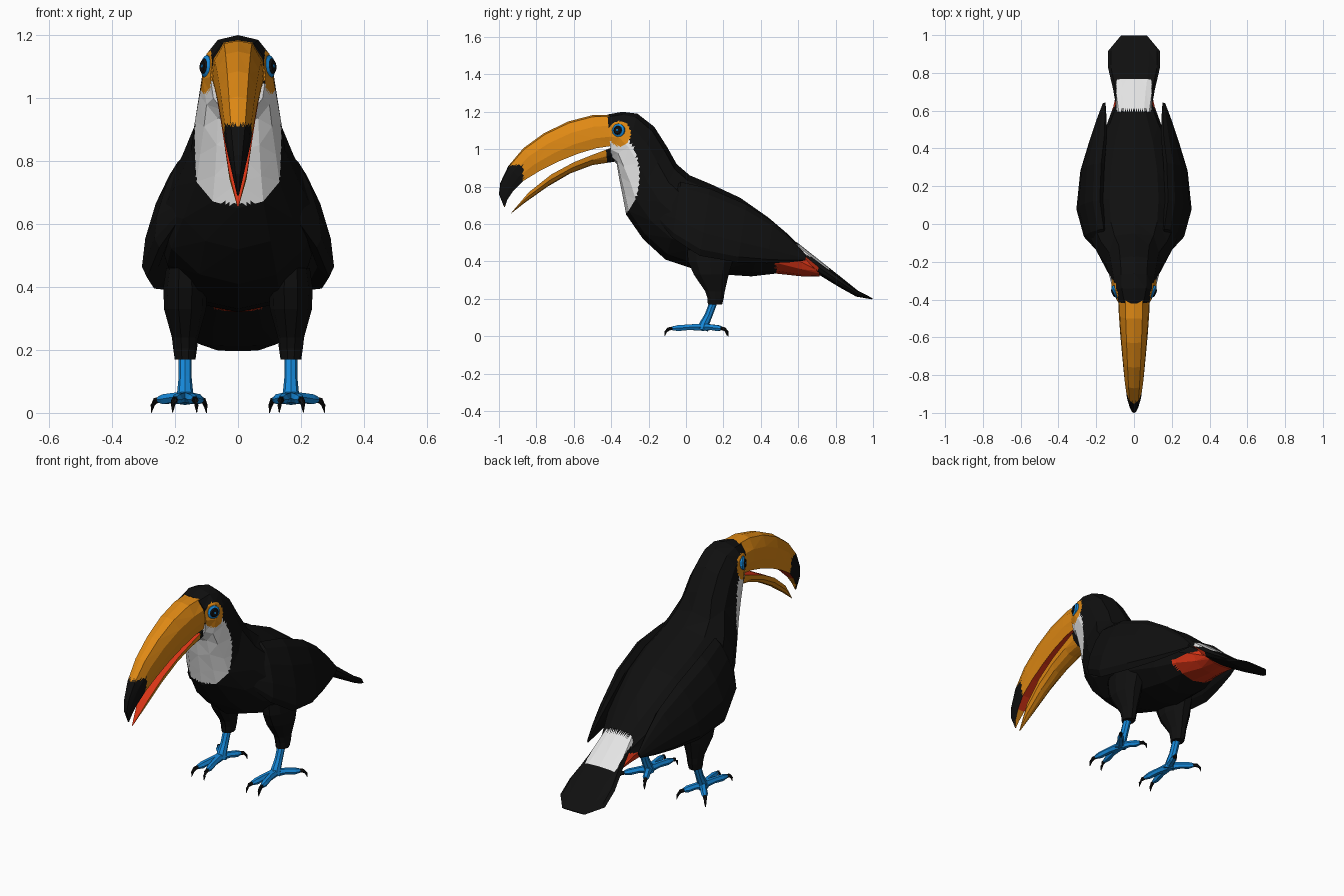
import bpy, bmesh, math
from mathutils import Vector as V

if "Cube" in bpy.data.objects:
    bpy.data.objects.remove(bpy.data.objects["Cube"])


def material(name, rgb):
    m = bpy.data.materials.new(name)
    m.diffuse_color = (*rgb, 1)
    m.use_nodes = True
    m.node_tree.nodes["Principled BSDF"].inputs["Base Color"].default_value = m.diffuse_color
    return m


BLACK = material("black feathers", (0.005, 0.005, 0.005))
ORANGE = material("orange", (0.74, 0.25, 0.007))
WHITE = material("white feathers", (0.78, 0.78, 0.78))
RED = material("red", (0.70, 0.035, 0.008))
BLUE = material("blue", (0.008, 0.25, 0.70))


def loft(name, rings, mats, paint=None, cuts=0, mirror=False):
    """Skin closed rings of points; cuts split the flat facets so paint rules stay crisp."""
    bm = bmesh.new()
    rows = [[bm.verts.new(p) for p in r] for r in rings]
    n = len(rows[0])
    for a, b in zip(rows, rows[1:]):
        for i in range(n):
            j = (i + 1) % n
            bm.faces.new((a[i], a[j], b[j], b[i]))
    bm.faces.new(rows[0])
    bm.faces.new(rows[-1])
    bmesh.ops.recalc_face_normals(bm, faces=bm.faces[:])
    if cuts:
        bmesh.ops.triangulate(bm, faces=bm.faces[:])
        bmesh.ops.subdivide_edges(bm, edges=bm.edges[:], cuts=cuts, use_grid_fill=True)
    bm.normal_update()
    if paint:
        for f in bm.faces:
            f.material_index = paint(f.calc_center_median(), f.normal)
    me = bpy.data.meshes.new(name)
    bm.to_mesh(me)
    bm.free()
    for m in mats:
        me.materials.append(m)
    ob = bpy.data.objects.new(name, me)
    bpy.context.collection.objects.link(ob)
    if mirror:
        ob.modifiers.new("mirror", 'MIRROR').use_mirror_merge = False
    return ob


def oval(c, a, b, n=12, e=1.0):
    """Ring about c with half axes a and b; e below 1 makes it squarer."""
    def sp(t):
        return math.copysign(abs(t) ** e, t)
    return [V(c) + V(a) * sp(math.cos(2 * math.pi * i / n)) + V(b) * sp(math.sin(2 * math.pi * i / n))
            for i in range(n)]


def side_ring(ty, tz, by, bz, w, e=1.0, n=12):
    """Ring spanning a top and a bottom point of the side outline."""
    t, b = V((0, ty, tz)), V((0, by, bz))
    return oval((t + b) / 2, (t - b) / 2, (w, 0, 0), n, e)


def tube(name, path, radii, mat, n=6):
    path = [V(p) for p in path]
    rings = []
    for i, p in enumerate(path):
        d = (path[min(i + 1, len(path) - 1)] - path[max(i - 1, 0)]).normalized()
        s = d.cross(V((1, 0, 0)) if abs(d.z) > 0.8 else V((0, 0, 1))).normalized()
        rings.append(oval(p, s * radii[i], d.cross(s) * radii[i], n))
    return loft(name, rings, [mat], mirror=True)


# Body, neck and head
def paint_body(c, nrm):
    if abs(c.x) > 0.05 and ((c.y + 0.355) / 0.06) ** 2 + ((c.z - 1.083) / 0.067) ** 2 < 1:
        return 1
    if c.y < -0.2 and ((c.y + 0.36) / 0.11) ** 2 + ((c.z - 0.86) / 0.212) ** 2 < 1:
        return 2
    if c.y > 0.48 and c.z < 0.41:
        return 3
    return 0


body = [(-0.42, 1.185, -0.40, 0.95, 0.088, 0.8), (-0.34, 1.2, -0.37, 0.92, 0.112, 0.8),
        (-0.26, 1.19, -0.355, 0.83, 0.122, 0.85), (-0.17, 1.12, -0.335, 0.73, 0.137, 0.9),
        (-0.1, 1.01, -0.32, 0.65, 0.15, 0.9), (-0.05, 0.92, -0.23, 0.52, 0.2, 0.95),
        (0.02, 0.86, -0.11, 0.41, 0.245, 1), (0.14, 0.81, 0.04, 0.36, 0.26, 1),
        (0.29, 0.74, 0.2, 0.33, 0.245, 1), (0.44, 0.635, 0.35, 0.32, 0.2, 1),
        (0.54, 0.55, 0.48, 0.335, 0.15, 1), (0.62, 0.47, 0.62, 0.32, 0.11, 1),
        (0.70, 0.38, 0.715, 0.32, 0.09, 1)]
loft("body", [side_ring(*r) for r in body], [BLACK, ORANGE, WHITE, RED], paint_body, cuts=5)

# Tail with white rump patch above and red below
tail = [(0.59, 0.505, 0.60, 0.42, 0.09), (0.72, 0.402, 0.70, 0.335, 0.11),
        (0.84, 0.307, 0.82, 0.262, 0.138), (0.92, 0.243, 0.91, 0.212, 0.138),
        (0.998, 0.203, 0.995, 0.197, 0.07)]


def paint_tail(c, nrm):
    if nrm.z > 0 and 0.6 < c.y < 0.765 and abs(c.x) < 0.092:
        return 1
    return 2 if nrm.z < 0 and c.y < 0.71 else 0


loft("tail", [side_ring(*r, e=0.8) for r in tail], [BLACK, WHITE, RED], paint_tail, cuts=4)

# Folded wings: y, centre x, centre z, half height, half thickness
wing = [(-0.14, 0.165, 0.68, 0.06, 0.02), (-0.05, 0.205, 0.675, 0.15, 0.04),
        (0.1, 0.235, 0.61, 0.18, 0.045), (0.3, 0.22, 0.55, 0.155, 0.045),
        (0.45, 0.19, 0.50, 0.11, 0.035), (0.56, 0.172, 0.455, 0.06, 0.02),
        (0.64, 0.158, 0.42, 0.015, 0.006)]
loft("wings", [oval((x, y, z), (-0.3 * h, 0.15 * h, h), (t, 0, 0), 10) for y, x, z, h, t in wing],
     [BLACK], mirror=True)


# Bill: each section is scaled between the top and bottom outline
def bill_rings(rows, half):
    prof = half + [(-u, v) for u, v in reversed(half) if u > 0]
    return [[V((u * w, by + (ty - by) * v, bz + (tz - bz) * v)) for u, v in prof]
            for ty, tz, by, bz, w in rows]


upper = [(-0.38, 1.185, -0.38, 1.02, 0.085), (-0.5, 1.182, -0.48, 1.005, 0.08),
         (-0.63, 1.148, -0.58, 0.975, 0.072), (-0.76, 1.085, -0.68, 0.935, 0.062),
         (-0.87, 1.005, -0.78, 0.885, 0.052), (-0.95, 0.91, -0.87, 0.83, 0.040),
         (-0.993, 0.82, -0.925, 0.775, 0.025), (-1.0, 0.76, -0.955, 0.73, 0.014),
         (-0.972, 0.69, -0.968, 0.692, 0.003)]


def paint_upper(c, nrm):
    if c.y < -0.87 and c.z < 0.915 and abs(nrm.x) + abs(nrm.y) > 0.3 and nrm.y < 0.35:
        return 1
    return 2 if nrm.z < -0.6 and nrm.y > 0.1 else 0


loft("upper_bill", bill_rings(upper, [(0.85, 0), (1, 0.3), (0.93, 0.65), (0.55, 0.95), (0, 1)]),
     [ORANGE, BLACK, RED], paint_upper, cuts=4)

lower = [(-0.38, 1.015, -0.37, 0.935, 0.07), (-0.5, 0.97, -0.5, 0.915, 0.062),
         (-0.6, 0.93, -0.62, 0.87, 0.055), (-0.72, 0.865, -0.74, 0.80, 0.045),
         (-0.84, 0.77, -0.86, 0.715, 0.03), (-0.93, 0.665, -0.937, 0.655, 0.004)]


def paint_lower(c, nrm):
    if c.y > -0.43:
        return 1
    return 2 if nrm.z > 0.5 else 0


loft("lower_bill", bill_rings(lower, [(1, 1), (0.9, 0.5), (0.5, 0.1), (0, 0)]),
     [ORANGE, BLACK, RED], paint_lower, cuts=4)

# Eyes: blue ring, black pupil, small blue glint
out = V((1, -0.45, 0.1)).normalized()
across = out.cross(V((0, 0, 1))).normalized()
up = across.cross(out)
for name, r, lo, hi, m in (("eye_rings", 0.036, -0.02, 0.012, BLUE),
                           ("pupils", 0.025, 0.0, 0.018, BLACK),
                           ("eye_glints", 0.008, 0.0, 0.020, BLUE)):
    c = V((0.098, -0.36, 1.1))
    loft(name, [oval(c + out * lo, across * r, up * r, 12),
                oval(c + out * (hi - 0.006), across * r, up * r, 12),
                oval(c + out * hi, across * r * 0.75, up * r * 0.75, 12)], [m], mirror=True)

# Thighs: z, centre y, half width, half depth
thigh = [(0.46, 0.13, 0.06, 0.13), (0.40, 0.13, 0.069, 0.125), (0.33, 0.135, 0.067, 0.098),
         (0.24, 0.155, 0.042, 0.055), (0.205, 0.158, 0.038, 0.046), (0.17, 0.155, 0.033, 0.04)]
loft("thighs", [oval((0.168, y, z), (a, 0, 0), (0, b, 0), 10) for z, y, a, b in thigh],
     [BLACK], mirror=True)

# Shins
tube("shins", [(0.168, 0.15, 0.19), (0.168, 0.12, 0.11), (0.168, 0.10, 0.07), (0.168, 0.088, 0.035)],
     [0.021, 0.021, 0.025, 0.03], BLUE, 8)

# Toes, two forward and two back, each with a curved claw
for name, tx, ty in (("front_inner", 0.138, -0.075), ("front_outer", 0.2, -0.075),
                     ("back_inner", 0.118, 0.19), ("back_outer", 0.25, 0.19)):
    a, b = V((0.168, 0.09, 0.048)), V((tx, ty, 0.042))
    d = (b - a).normalized()
    tube(name + "_toes", [a, a.lerp(b, 0.45) + V((0, 0, 0.003)), a.lerp(b, 0.8), b],
         [0.022, 0.017, 0.018, 0.011], BLUE)
    tube(name + "_claws", [b - d * 0.01, b + d * 0.018 + V((0, 0, -0.002)),
                           b + d * 0.034 + V((0, 0, -0.017)), b + d * 0.04 + V((0, 0, -0.04))],
         [0.010, 0.010, 0.007, 0.001], BLACK)
